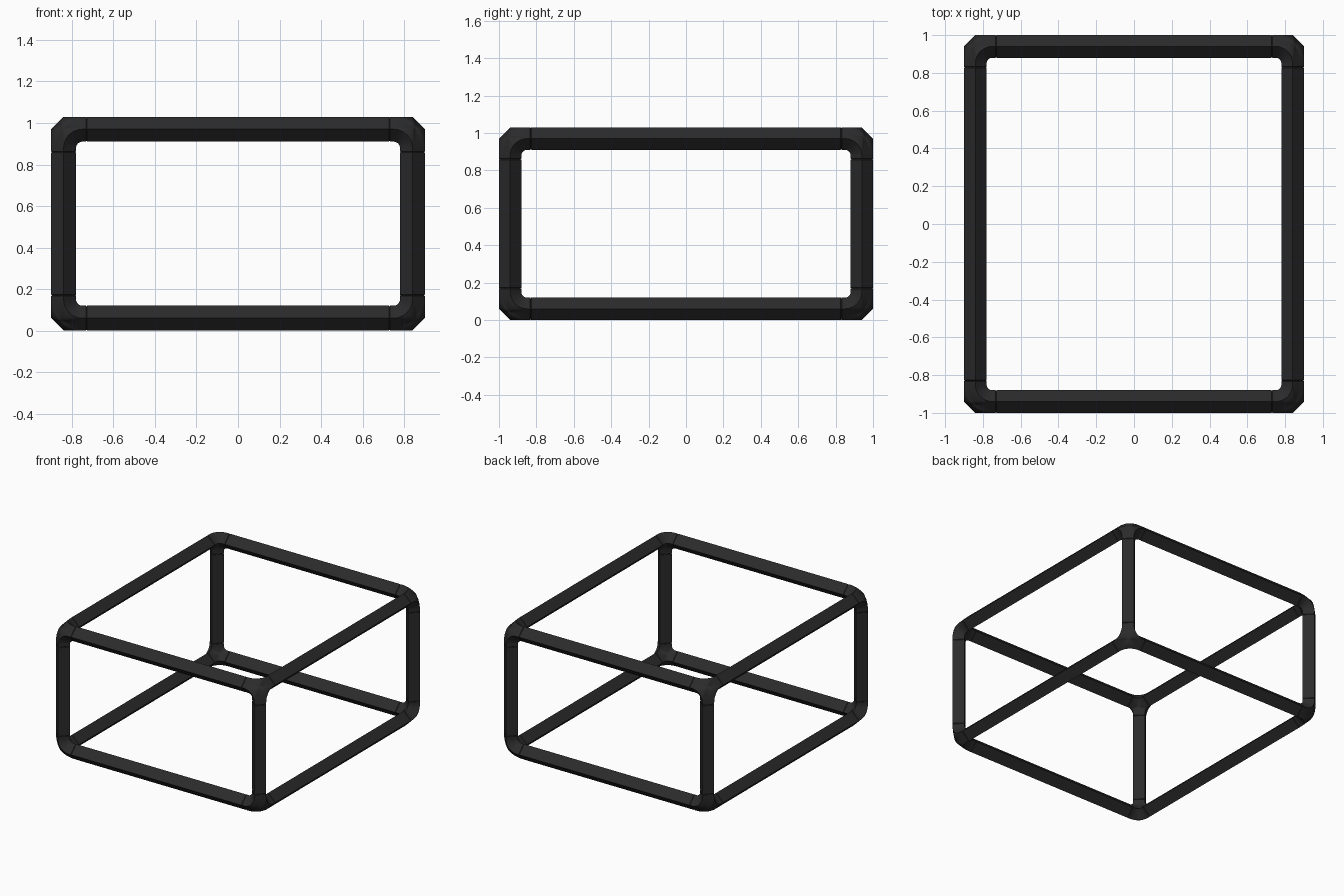
import bpy, bmesh, math
from mathutils import Vector

cube = bpy.data.objects.get("Cube")
if cube:
    bpy.data.objects.remove(cube, do_unlink=True)

R = 0.06            # half diagonal of the diamond section
BEND = 0.09         # radius of the corner bend along the tube ridge
SEAM = 0.11         # distance from corner centre to joint seam
STEPS = 8
CENTRE = Vector((0, 0, 0.515))
HALF = Vector((0.84, 0.94, 0.455))   # tube centre lines

mat = bpy.data.materials.new("matte_black")
mat.use_nodes = True
colour = (0.024, 0.024, 0.024, 1)
mat.diffuse_color = colour
bsdf = mat.node_tree.nodes["Principled BSDF"]
bsdf.inputs["Base Color"].default_value = colour
bsdf.inputs["Roughness"].default_value = 0.7


def finish(bm, name):
    bmesh.ops.remove_doubles(bm, verts=bm.verts, dist=0.0002)
    bmesh.ops.recalc_face_normals(bm, faces=bm.faces)
    mesh = bpy.data.meshes.new(name)
    bm.to_mesh(mesh)
    bm.free()
    mesh.materials.append(mat)
    obj = bpy.data.objects.new(name, mesh)
    bpy.context.collection.objects.link(obj)
    bpy.ops.object.select_all(action='DESELECT')
    obj.select_set(True)
    bpy.context.view_layer.objects.active = obj
    bpy.ops.object.shade_smooth_by_angle(angle=math.radians(35))
    return obj


def bridge(bm, a, b, closed=True):
    n = len(a)
    for i in range(n if closed else n - 1):
        j = (i + 1) % n
        bm.faces.new((a[i], a[j], b[j], b[i]))


def diamond(bm, axis, along, scale=1.0):
    ring = []
    for k in range(4):
        p = Vector((0, 0, 0))
        p[axis] = along
        p[(axis + 1) % 3] = R * scale * math.cos(k * math.pi / 2)
        p[(axis + 2) % 3] = R * scale * math.sin(k * math.pi / 2)
        ring.append(bm.verts.new(p))
    return ring


def bend(normal, radius, level):
    # Quarter arc joining the two tubes perpendicular to the normal axis
    pts = []
    for k in range(STEPS + 1):
        t = k / STEPS * math.pi / 2
        p = Vector((0, 0, 0))
        p[normal] = level
        p[(normal + 1) % 3] = -BEND + radius * math.cos(t)
        p[(normal + 2) % 3] = -BEND + radius * math.sin(t)
        pts.append(p)
    return pts


def patch(bm, radius, level, middle, bulge):
    # Rounded three-way web bounded by three bends
    rim = [p for n in (0, 2, 1) for p in bend(n, radius, level)]
    hub = Vector((middle, middle, middle))
    previous = [bm.verts.new(p) for p in rim]
    for t in (0.25, 0.5, 0.75):
        lift = Vector((1, 1, 1)) * bulge * 4 * t * (1 - t)
        ring = [bm.verts.new(p.lerp(hub, t) + lift) for p in rim]
        bridge(bm, previous, ring)
        previous = ring
    tip = bm.verts.new(hub)
    for i in range(len(rim)):
        bm.faces.new((previous[i], previous[(i + 1) % len(rim)], tip))


def corner(name, signs):
    bm = bmesh.new()
    patch(bm, BEND, R, 0.012, 0.004)
    patch(bm, BEND - R, 0, -0.043, 0.002)
    for axis in range(3):
        outer = [bm.verts.new(p) for p in bend(axis, BEND, R)]
        inner = [bm.verts.new(p) for p in bend(axis, BEND - R, 0)]
        bridge(bm, outer, inner, closed=False)
        # Short straight socket with a grooved end
        rings = [diamond(bm, axis, -BEND), diamond(bm, axis, -SEAM + 0.003),
                 diamond(bm, axis, -SEAM, 0.93)]
        bridge(bm, rings[0], rings[1])
        bridge(bm, rings[1], rings[2])
        bm.faces.new(rings[2])
    for v in bm.verts:
        v.co = Vector([(v.co[i] + HALF[i]) * signs[i] + CENTRE[i] for i in range(3)])
    finish(bm, name)


def bar(name, axis, signs):
    bm = bmesh.new()
    end = HALF[axis] - SEAM
    rings = [diamond(bm, axis, d, s) for d, s in
             ((-end, 0.93), (-end + 0.003, 1), (end - 0.003, 1), (end, 0.93))]
    for a, b in zip(rings, rings[1:]):
        bridge(bm, a, b)
    bm.faces.new(rings[0])
    bm.faces.new(rings[-1])
    offset = Vector([0 if i == axis else HALF[i] * signs[i] for i in range(3)])
    bmesh.ops.translate(bm, verts=bm.verts, vec=offset + CENTRE)
    finish(bm, name)


# Eight corner connectors and the twelve bars between them
WORDS = (("right", "left"), ("front", "back"), ("bottom", "top"))
KIND = ("cross_bar", "side_bar", "upright")
for sx in (-1, 1):
    for sy in (-1, 1):
        for sz in (-1, 1):
            signs = (sx, sy, sz)
            words = [WORDS[i][signs[i] > 0] for i in range(3)]
            corner("_".join(words) + "_corner", signs)
            for axis in range(3):
                if signs[axis] > 0:
                    rest = [w for i, w in enumerate(words) if i != axis]
                    bar("_".join(rest) + "_" + KIND[axis], axis, signs)
